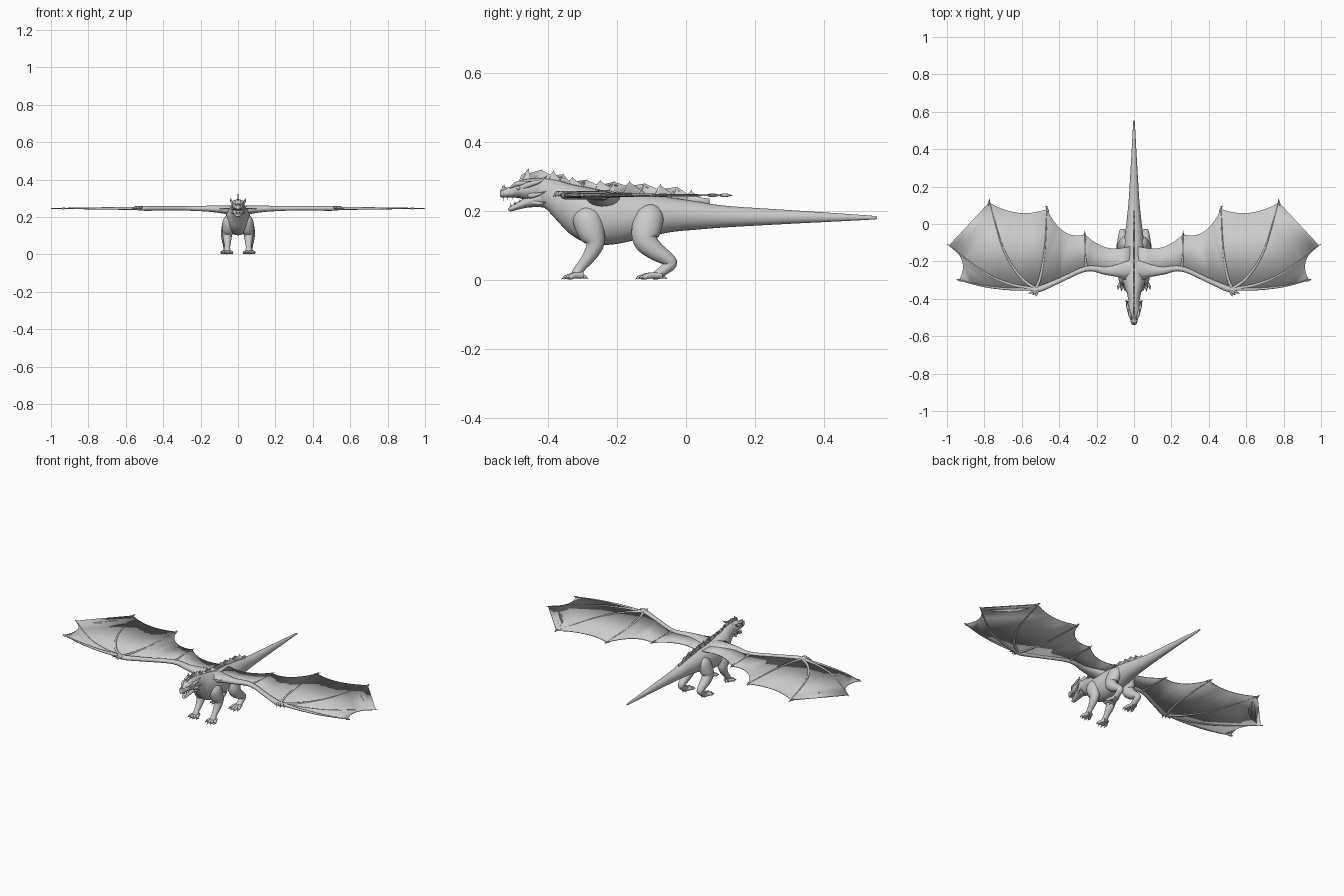
import bpy, bmesh
from math import sin, cos, pi
from mathutils import Vector

WZ = 0.246  # wing height


def finish(bm, name, mirror=False, thick=0):
    bmesh.ops.recalc_face_normals(bm, faces=bm.faces[:])
    me = bpy.data.meshes.new(name)
    bm.to_mesh(me)
    bm.free()
    ob = bpy.data.objects.new(name, me)
    bpy.context.collection.objects.link(ob)
    if thick:
        m = ob.modifiers.new("thickness", 'SOLIDIFY')
        m.thickness, m.offset = thick, 0
    if mirror:
        ob.modifiers.new("mirror", 'MIRROR').use_mirror_merge = False
    bpy.ops.object.select_all(action='DESELECT')
    ob.select_set(True)
    bpy.context.view_layer.objects.active = ob
    bpy.ops.object.shade_smooth_by_angle(angle=0.9)
    return ob


def spline(pts, n):
    """Catmull-Rom samples through tuples of any length."""
    out = []
    for i in range(len(pts) - 1):
        a, b, c, d = (pts[max(i - 1, 0)], pts[i], pts[i + 1], pts[min(i + 2, len(pts) - 1)])
        for k in range(n):
            t = k / n
            out.append([0.5 * (2 * q + (r - p) * t + (2 * p - 5 * q + 4 * r - s) * t * t
                               + (3 * q - p - 3 * r + s) * t ** 3)
                        for p, q, r, s in zip(a, b, c, d)])
    return out + [list(pts[-1])]


def tube(name, pts, mirror=False, sides=16, n=5, axis=None):
    """Loft through (x, y, z, radius, side scale) points."""
    bm = bmesh.new()
    pts = [p if len(p) == 5 else (*p, 1) for p in pts]
    s = spline(pts, n)
    whole = (Vector(pts[-1][:3]) - Vector(pts[0][:3])).normalized()
    ref = Vector((0, 0, 1)) if abs(whole.x) > 0.75 else Vector((1, 0, 0))
    rings = []
    for i, (x, y, z, r, f) in enumerate(s):
        t = axis or (Vector(s[min(i + 1, len(s) - 1)][:3]) - Vector(s[max(i - 1, 0)][:3])).normalized()
        u = (ref - t * ref.dot(t)).normalized()
        v = t.cross(u)
        r = max(r, 0.0006)
        rings.append([bm.verts.new(Vector((x, y, z)) + r * (f * cos(a) * u + sin(a) * v))
                      for a in (2 * pi * k / sides for k in range(sides))])
    for a, b in zip(rings, rings[1:]):
        for k in range(sides):
            bm.faces.new((a[k], a[(k + 1) % sides], b[(k + 1) % sides], b[k]))
    bm.faces.new(rings[0])
    bm.faces.new(rings[-1])
    return finish(bm, name, mirror)


def sheet(name, pts, thick, mirror=False):
    bm = bmesh.new()
    bm.faces.new([bm.verts.new(p) for p in pts])
    bmesh.ops.triangulate(bm, faces=bm.faces[:])
    return finish(bm, name, mirror, thick)


# Body, neck and tail: y, centre z, half width, half height
Y = Vector((0, 1, 0))
body = [(-.44, .26, .03, .034), (-.41, .252, .03, .043), (-.37, .228, .038, .061),
        (-.34, .208, .05, .072), (-.30, .192, .062, .08), (-.25, .182, .068, .08),
        (-.2, .18, .066, .075), (-.13, .185, .058, .065), (-.05, .189, .048, .051),
        (.03, .187, .038, .041), (.12, .184, .029, .031), (.3, .183, .018, .02),
        (.535, .181, .005, .006), (.542, .181, .002, .002)]
tube("body_and_tail", [(0, y, z, h, w / h) for y, z, w, h in body], sides=28, axis=Y)

# Head
skull = [(-.42, .26, .028, .036), (-.455, .262, .034, .032), (-.485, .263, .029, .025),
         (-.51, .255, .02, .016), (-.53, .253, .016, .014), (-.54, .25, .008, .008)]
tube("skull", [(0, y, z, h, w / h) for y, z, w, h in skull], sides=20, axis=Y)
tube("lower_jaw", [(0, -.42, .238, .028, 1), (0, -.46, .226, .016, 1.6), (0, -.49, .214, .01, 1.8),
                   (0, -.51, .206, .007, 1.7), (0, -.517, .205, .002, 1.5)])
tube("tongue", [(0, -.45, .234, .006, 2), (0, -.48, .226, .004, 2), (0, -.5, .222, .001, 2)], sides=8)
tube("horn", [(.022, -.478, .268, .009), (.032, -.45, .279, .008), (.037, -.425, .287, .005),
              (.04, -.402, .304, 0)], True, 10)
tube("cheek_spike", [(.024, -.455, .245, .009), (.036, -.435, .247, .006), (.045, -.405, .258, 0)], True, 10)
tube("jaw_spike", [(.02, -.445, .226, .008), (.03, -.425, .222, .005), (.036, -.405, .226, 0)], True, 10)
tube("brow", [(.012, -.51, .268, .003), (.021, -.492, .279, .007), (.025, -.47, .282, .006),
              (.026, -.45, .287, 0)], True, 10)
tube("nose_horn", [(0, -.527, .262, .007), (0, -.53, .27, .004), (0, -.527, .278, 0)], sides=8)
tube("nostril", [(.006, -.538, .259, .002), (.009, -.53, .264, .005), (.008, -.518, .264, .002)], True, 8)
bm = bmesh.new()
bmesh.ops.create_uvsphere(bm, u_segments=12, v_segments=8, radius=.006)
bmesh.ops.translate(bm, verts=bm.verts[:], vec=(.026, -.487, .267))
finish(bm, "eye", True)
for i, y in enumerate((-.531, -.518, -.503, -.488)):
    x = .008 + .003 * i
    tube("upper_tooth", [(x, y, .246, .003), (x, y, .24, .002), (x, y, .23 + .002 * i, 0)], True, 6, 2)
for i, y in enumerate((-.509, -.497, -.484)):
    x, z = .007 + .003 * i, .208 + .005 * i
    tube("lower_tooth", [(x, y, z, .003), (x, y, z + .008, .002), (x, y, z + .016, 0)], True, 6, 2)

# Back crest: saw-toothed fin
spikes = [(-.458, .322), (-.42, .32), (-.385, .316), (-.357, .307), (-.33, .298), (-.29, .291),
          (-.25, .288), (-.21, .285), (-.165, .285), (-.12, .28), (-.075, .276), (-.026, .27), (.015, .26)]
top = [(0, -.49, .275), (0, -.478, .306)]
for i, (y, z) in enumerate(spikes):
    top += [(0, y - .009, z - .011), (0, y, z), (0, y + .003, z - .012)]
top += [(0, .04, .24), (0, .068, .236), (0, .07, .21)]
base = [(0, y, z - .055) for y, z in reversed(spikes)]
sheet("back_crest", top + base, .005)
for y, z in spikes:
    tube("crest_spine", [(0, y - .03, z - .045, .004), (0, y - .01, z - .015, .003), (0, y + .002, z + .002, 0)],
         sides=8, n=3)

# Wing membrane: leading edge, then scallops between finger tips
lead = [(.03, -.30), (.06, -.295), (.13, -.268), (.255, -.23), (.4, -.3), (.52, -.352),
        (.62, -.354), (.74, -.343), (.86, -.32), (.936, -.3)]
tips = [(.936, -.3), (.99, -.115), (.775, .115), (.465, .08), (.262, -.055), (.075, -.13)]
dips = [(.918, -.2), (.84, -.04), (.62, .06), (.375, -.04), (.17, -.118)]
outline = list(lead)
for a, m, b in zip(tips, dips, tips[1:]):
    c = [2 * m[k] - (a[k] + b[k]) / 2 for k in (0, 1)]
    for j in range(1, 11):
        t = j / 10
        outline.append(tuple((1 - t) ** 2 * a[k] + 2 * t * (1 - t) * c[k] + t * t * b[k] for k in (0, 1)))
outline.append((.02, -.12))
sheet("wing_membrane", [(x, y, WZ) for x, y in outline], .004, True)

# Wing arm, fingers and claws
tube("wing_arm", [(.02, -.24, .232, .055, .55), (.08, -.248, .24, .037, .58), (.15, -.25, .244, .022, .75),
                  (.255, -.24, WZ, .014, .9), (.4, -.303, WZ, .013, .9), (.5, -.346, WZ, .016, .8),
                  (.55, -.352, WZ, .009, .9)], True)
fingers = [[(.66, -.348), (.8, -.333), (.936, -.3)],
           [(.65, -.325), (.8, -.26), (.998, -.107)],
           [(.61, -.28), (.7, -.13), (.775, .13)],
           [(.5, -.28), (.475, -.12), (.465, .095)]]
for f in fingers:
    path = [(.525, -.347)] + f
    tube("wing_finger", [(x, y, WZ, r) for (x, y), r in zip(path, (.009, .007, .005, .002))], True, 10)
for x, y, dx, dy in ((.936, -.3, .014, .005), (.775, .118, -.004, .018),
                     (.465, .082, .008, .018), (.262, -.06, .002, .025)):
    tube("wing_tip_claw", [(x - dx, y - dy, WZ, .004), (x, y, WZ, .005), (x + dx, y + dy, WZ, 0)], True, 8)
tube("elbow_strut", [(.255, -.235, WZ, .008), (.262, -.15, WZ, .004), (.262, -.06, WZ, .003)], True, 8)
for dx, dy in ((.03, -.03), (.055, -.022), (.01, -.036)):
    tube("thumb_claw", [(.515, -.348, WZ, .009), (.515 + dx * .6, -.35 + dy * .7, WZ + .006, .006),
                        (.515 + dx, -.35 + dy, WZ - .006, 0)], True, 8)

# Legs
tube("front_leg", [(.035, -.295, .205, .025, .8), (.046, -.288, .18, .042, .8), (.052, -.275, .14, .04, .85),
                   (.057, -.264, .105, .027, .95), (.057, -.28, .07, .02, 1), (.057, -.305, .038, .015, 1),
                   (.057, -.318, .018, .015, 1.2), (.057, -.32, .005, .012, 1.3)], True, 18)
tube("hind_leg", [(.03, -.1, .212, .02, .8), (.042, -.104, .19, .04, .75), (.054, -.115, .15, .043, .75),
                  (.06, -.118, .115, .036, .85), (.062, -.09, .085, .028, .95), (.062, -.055, .062, .021, 1),
                  (.062, -.044, .047, .018, 1), (.062, -.065, .028, .015, 1.1),
                  (.062, -.085, .014, .013, 1.4), (.062, -.098, .008, .008, 1.6)], True, 18)

# Feet: spread toes with claws
for x, y, reach in ((.057, -.312, .034), (.062, -.083, .048)):
    for d in (-.024, -.008, .009, .025):
        l = reach - abs(d) * .5
        tube("toe", [(x + d * .3, y + .012, .013, .01), (x + d * .7, y - l * .5, .013, .009),
                     (x + d, y - l, .009, .008), (x + d * 1.05, y - l - .006, .009, .005)], True, 10, 4)
        tube("toe_claw", [(x + d, y - l, .011, .005), (x + d * 1.1, y - l - .01, .009, .004),
                          (x + d * 1.15, y - l - .02, .002, 0)], True, 8, 3)
    tube("heel_claw", [(x, y + .005, .012, .009), (x, y + .018, .009, .005), (x, y + .028, .003, 0)], True, 8, 3)
